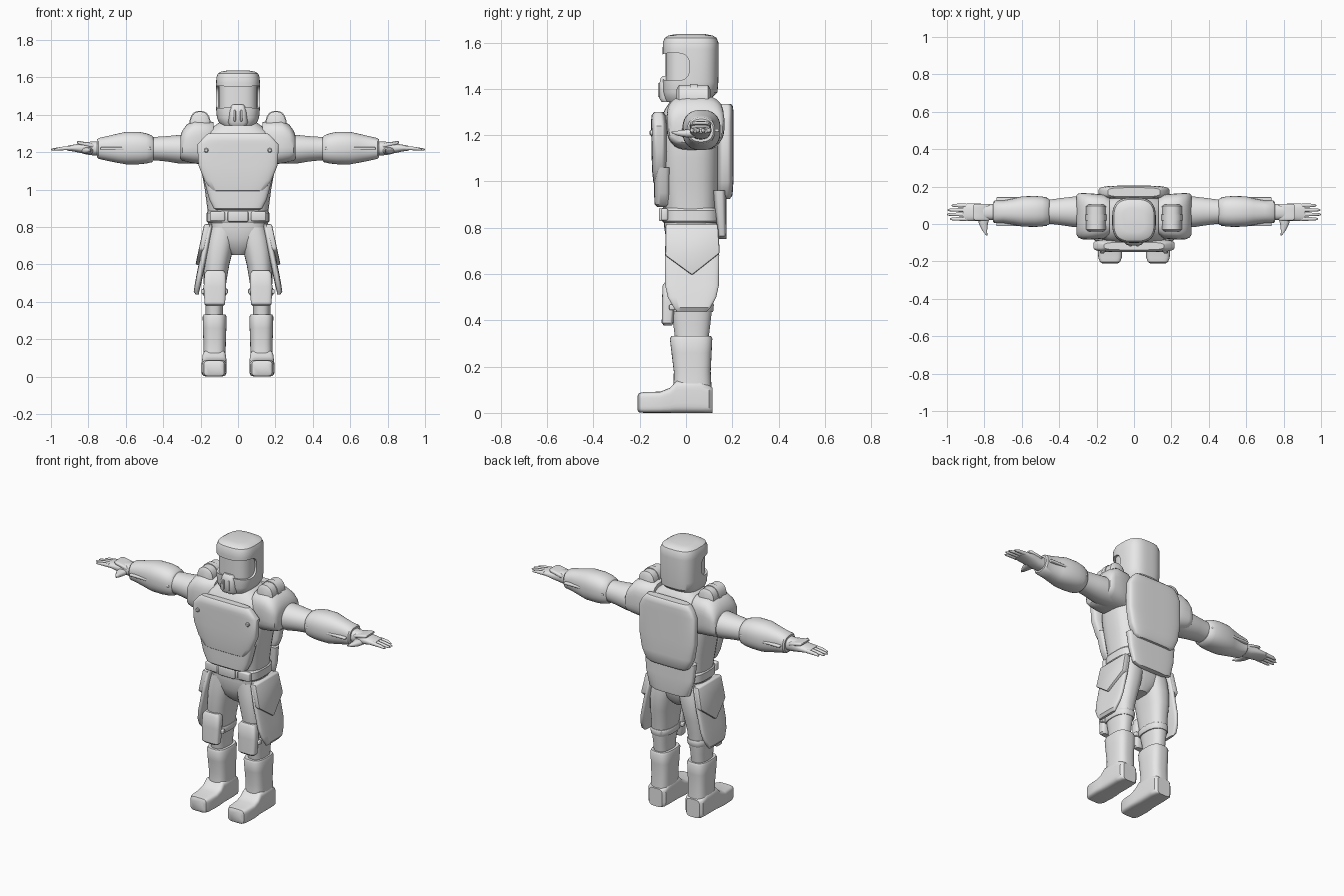
import bpy, bmesh, math

grey = bpy.data.materials.new("plain grey")
grey.diffuse_color = (0.8, 0.8, 0.8, 1)


def finish(name, bm, mirror, angle=38):
    bmesh.ops.recalc_face_normals(bm, faces=bm.faces)
    me = bpy.data.meshes.new(name)
    bm.to_mesh(me)
    bm.free()
    me.materials.append(grey)
    me.shade_smooth()
    me.set_sharp_from_angle(angle=math.radians(angle))
    ob = bpy.data.objects.new(name, me)
    bpy.context.collection.objects.link(ob)
    if mirror:
        ob.modifiers.new("Mirror", 'MIRROR')
    return ob


def loft(name, axis, secs, e=2.5, mirror=False, n=32):
    """Rounded cross-sections (t, u, v, ru, rv) joined along an axis."""
    bm = bmesh.new()
    rings = []
    for t, u, v, ru, rv in secs:
        ring = []
        for i in range(n):
            a = 2 * math.pi * (i + 0.5) / n
            c, s = math.cos(a), math.sin(a)
            p = u + ru * math.copysign(abs(c) ** (2 / e), c)
            q = v + rv * math.copysign(abs(s) ** (2 / e), s)
            ring.append(bm.verts.new({'x': (t, p, q), 'y': (p, t, q), 'z': (p, q, t)}[axis]))
        rings.append(ring)
    for a, b in zip(rings, rings[1:]):
        for i in range(n):
            j = (i + 1) % n
            bm.faces.new((a[i], a[j], b[j], b[i]))
    bm.faces.new(rings[0])
    bm.faces.new(rings[-1])
    return finish(name, bm, mirror)


def box(name, c, size, bevel, mirror=False):
    bm = bmesh.new()
    bmesh.ops.create_cube(bm, size=1)
    for v in bm.verts:
        v.co = [c[i] + v.co[i] * size[i] for i in range(3)]
    bmesh.ops.bevel(bm, geom=bm.edges[:], offset=bevel, segments=3, profile=0.5, affect='EDGES')
    return finish(name, bm, mirror)


# helmet shell with a cut visor opening
helmet = loft("helmet", 'z', [(1.342, 0, .0, .085, .085), (1.36, 0, .008, .103, .102), (1.385, 0, .018, .113, .118),
    (1.43, 0, .02, .117, .12), (1.57, 0, .02, .117, .121), (1.60, 0, .02, .116, .12),
    (1.62, 0, .02, .108, .112), (1.63, 0, .02, .092, .096), (1.636, 0, .02, .06, .065)], e=3, n=48)
cutter = loft("visor_cutter", 'x', [(-.3, -.055, 1.495, .07, .06), (.3, -.055, 1.495, .07, .06)], e=3)
cut = helmet.modifiers.new("Visor", 'BOOLEAN')
cut.operation, cut.object, cut.solver = 'DIFFERENCE', cutter, 'EXACT'
bpy.context.view_layer.objects.active = helmet
helmet.select_set(True)
bpy.ops.object.modifier_apply(modifier="Visor")
bpy.data.objects.remove(cutter)
helmet.data.shade_smooth()
helmet.data.set_sharp_from_angle(angle=math.radians(35))
loft("visor", 'z', [(1.41, 0, .018, .104, .106), (1.58, 0, .018, .104, .106)], e=3, n=48)
loft("snout", 'z', [(1.342, 0, -.06, .045, .045), (1.36, 0, -.06, .054, .056), (1.42, 0, -.06, .046, .056),
    (1.445, 0, -.06, .038, .05), (1.455, 0, -.06, .03, .04)], e=4)
box("snout_bar", (.018, -.113, 1.395), (.012, .016, .06), .004, True)

# torso and neck
loft("torso", 'z', [(.80, 0, .022, .155, .117), (.90, 0, .02, .165, .12), (1.0, 0, .016, .178, .13),
    (1.10, 0, .015, .196, .135), (1.2, 0, .018, .205, .133), (1.27, 0, .02, .20, .128),
    (1.31, 0, .025, .17, .118), (1.345, 0, .03, .12, .10), (1.37, 0, .03, .085, .08)], e=3)
loft("neck", 'z', [(1.33, 0, .03, .085, .085), (1.40, 0, .03, .08, .08)])
loft("chest_plate", 'z', [(.985, 0, -.112, .125, .018), (.995, 0, -.114, .142, .027), (1.05, 0, -.114, .18, .033),
    (1.13, 0, -.114, .212, .035), (1.24, 0, -.116, .218, .035), (1.26, 0, -.117, .20, .034),
    (1.285, 0, -.118, .178, .031), (1.30, 0, -.118, .16, .02)], e=4, n=48)
loft("belly_plate", 'z', [(.89, 0, -.10, .11, .025), (.90, 0, -.10, .13, .036), (.95, 0, -.10, .155, .038),
    (1.06, 0, -.10, .185, .038)], e=4)
loft("chest_button", 'y', [(-.157, .17, 1.21, .008, .008), (-.153, .17, 1.21, .012, .012),
    (-.12, .17, 1.21, .012, .012)], e=2, mirror=True, n=16)
loft("back_plate", 'z', [(.925, 0, .165, .12, .025), (.94, 0, .168, .145, .033), (1.0, 0, .17, .172, .035),
    (1.10, 0, .17, .19, .035), (1.26, 0, .17, .19, .035), (1.30, 0, .17, .17, .035),
    (1.325, 0, .17, .15, .033), (1.335, 0, .17, .14, .024)], e=4, n=48)
loft("lower_back_guard", 'z', [(.752, 0, .158, .10, .016), (.765, 0, .156, .135, .02),
    (.86, 0, .15, .16, .025), (.96, 0, .145, .17, .03)], e=4)

# belt and pelvis
loft("belt", 'z', [(.822, 0, .022, .16, .12), (.83, 0, .022, .168, .126), (.875, 0, .022, .168, .126),
    (.885, 0, .022, .16, .12)], e=3.5, n=48)
box("buckle", (0, -.102, .857), (.11, .03, .058), .008)
box("belt_pouch", (.11, -.093, .857), (.08, .03, .052), .008, True)
loft("pelvis", 'z', [(.65, 0, .03, .04, .06), (.69, 0, .028, .10, .095), (.74, 0, .026, .145, .11),
    (.79, 0, .024, .162, .117), (.84, 0, .022, .16, .117)], e=2.6)

# legs
loft("leg", 'z', [(.30, .127, .025, .046, .07), (.38, .127, .025, .048, .08), (.44, .126, .024, .056, .088),
    (.52, .122, .022, .062, .098), (.60, .115, .026, .069, .11), (.67, .105, .028, .077, .116),
    (.74, .092, .028, .08, .116), (.80, .08, .026, .075, .11)], mirror=True)
loft("knee_strap", 'z', [(.435, .125, .022, .061, .093), (.44, .125, .022, .064, .096),
    (.468, .124, .022, .065, .099), (.473, .124, .022, .062, .096)], mirror=True)
loft("knee_pad", 'z', [(.378, .124, -.078, .045, .018), (.388, .124, -.08, .055, .025), (.48, .124, -.076, .06, .028),
    (.55, .122, -.073, .057, .028), (.567, .122, -.07, .045, .02)], e=4, mirror=True)
box("strap_clip", (.125, -.06, .456), (.142, .025, .024), .005, True)

# boots
loft("boot_shaft", 'z', [(.04, .127, .025, .062, .085), (.12, .126, .028, .060, .082), (.18, .125, .027, .060, .080),
    (.26, .125, .024, .063, .087), (.32, .125, .022, .064, .092), (.332, .125, .022, .059, .086)], e=3, mirror=True)
loft("boot_foot", 'y', [(-.21, .128, .042, .042, .03), (-.203, .128, .044, .054, .042), (-.18, .128, .045, .063, .045),
    (-.11, .128, .046, .067, .046), (-.07, .127, .054, .066, .054), (-.04, .127, .07, .064, .07),
    (.06, .127, .07, .064, .07), (.10, .127, .06, .06, .06), (.114, .127, .055, .045, .055)], e=5, mirror=True)

# hanging thigh guards
loft("thigh_guard", 'z', [(.438, .218, .025, .008, .065), (.455, .222, .027, .015, .08), (.50, .213, .026, .017, .105),
    (.55, .203, .026, .018, .116), (.68, .176, .026, .018, .118), (.80, .152, .026, .017, .112),
    (.815, .148, .026, .010, .10)], e=3.5, mirror=True)
bm = bmesh.new()
outline = [(-.088, .815), (.138, .815), (.146, .69), (.026, .595), (-.09, .68)]
inner, outer = ([bm.verts.new((.166 + d + (.82 - z) * .215, y, z)) for y, z in outline] for d in (-.02, .014))
bm.faces.new(inner)
bm.faces.new(outer)
for i in range(5):
    bm.faces.new((inner[i], inner[i - 1], outer[i - 1], outer[i]))
bmesh.ops.bevel(bm, geom=bm.edges[:], offset=.008, segments=2, profile=.5, affect='EDGES')
finish("hip_flap", bm, True)

# shoulders
loft("shoulder_pad", 'x', [(.13, .04, 1.245, .10, .115), (.16, .04, 1.25, .118, .118), (.235, .04, 1.255, .124, .116),
    (.275, .042, 1.247, .124, .10), (.298, .045, 1.235, .118, .08), (.308, .05, 1.225, .105, .06)], e=3.2, mirror=True)
loft("shoulder_roll", 'y', [(-.04, .203, 1.345, .04, .055), (-.03, .203, 1.345, .053, .072),
    (.095, .203, 1.345, .053, .072), (.105, .203, 1.345, .04, .055)], e=2.4, mirror=True)
loft("shoulder_band", 'y', [(.018, .203, 1.345, .057, .076), (.05, .203, 1.345, .057, .076)], e=2.4, mirror=True)

# arms
loft("upper_arm", 'x', [(.24, .065, 1.216, .085, .078), (.32, .065, 1.216, .082, .076), (.38, .066, 1.218, .074, .068),
    (.44, .066, 1.219, .066, .063), (.50, .066, 1.22, .062, .06)], e=2.1, mirror=True)
loft("forearm_guard", 'x', [(.452, .066, 1.217, .064, .062), (.46, .066, 1.218, .072, .072), (.49, .067, 1.22, .08, .081),
    (.53, .067, 1.222, .083, .087), (.60, .067, 1.222, .081, .087), (.64, .066, 1.221, .071, .079),
    (.70, .065, 1.22, .060, .066), (.745, .065, 1.22, .061, .056), (.753, .065, 1.22, .053, .049)], e=2.4, mirror=True)
box("forearm_seam", (.60, .066, 1.22), (.27, .155, .014), .005, True)

# hands
loft("hand", 'x', [(.72, .064, 1.22, .044, .040), (.79, .063, 1.22, .042, .036), (.83, .063, 1.221, .047, .028),
    (.88, .063, 1.222, .047, .018), (.915, .063, 1.221, .043, .012)], e=2.4, mirror=True)
loft("hand_plate", 'x', [(.77, .063, 1.232, .040, .010), (.78, .063, 1.236, .045, .012),
    (.85, .063, 1.25, .044, .010), (.86, .063, 1.253, .036, .005)], e=4, mirror=True)
for k, tip in enumerate((.985, 1.0, .997, .975)):
    y = .027 + k * .024
    loft(f"finger_{k + 1}", 'x', [(.895, y, 1.222, .011, .012), (.95, y, 1.219, .0095, .009),
        (tip - .01, y, 1.215, .007, .006), (tip, y, 1.214, .003, .003)], e=2.2, mirror=True, n=12)
loft("thumb", 'y', [(.04, .805, 1.208, .035, .02), (.0, .805, 1.207, .024, .017), (-.035, .798, 1.208, .013, .011),
    (-.062, .787, 1.212, .003, .003)], e=2.2, mirror=True, n=16)
